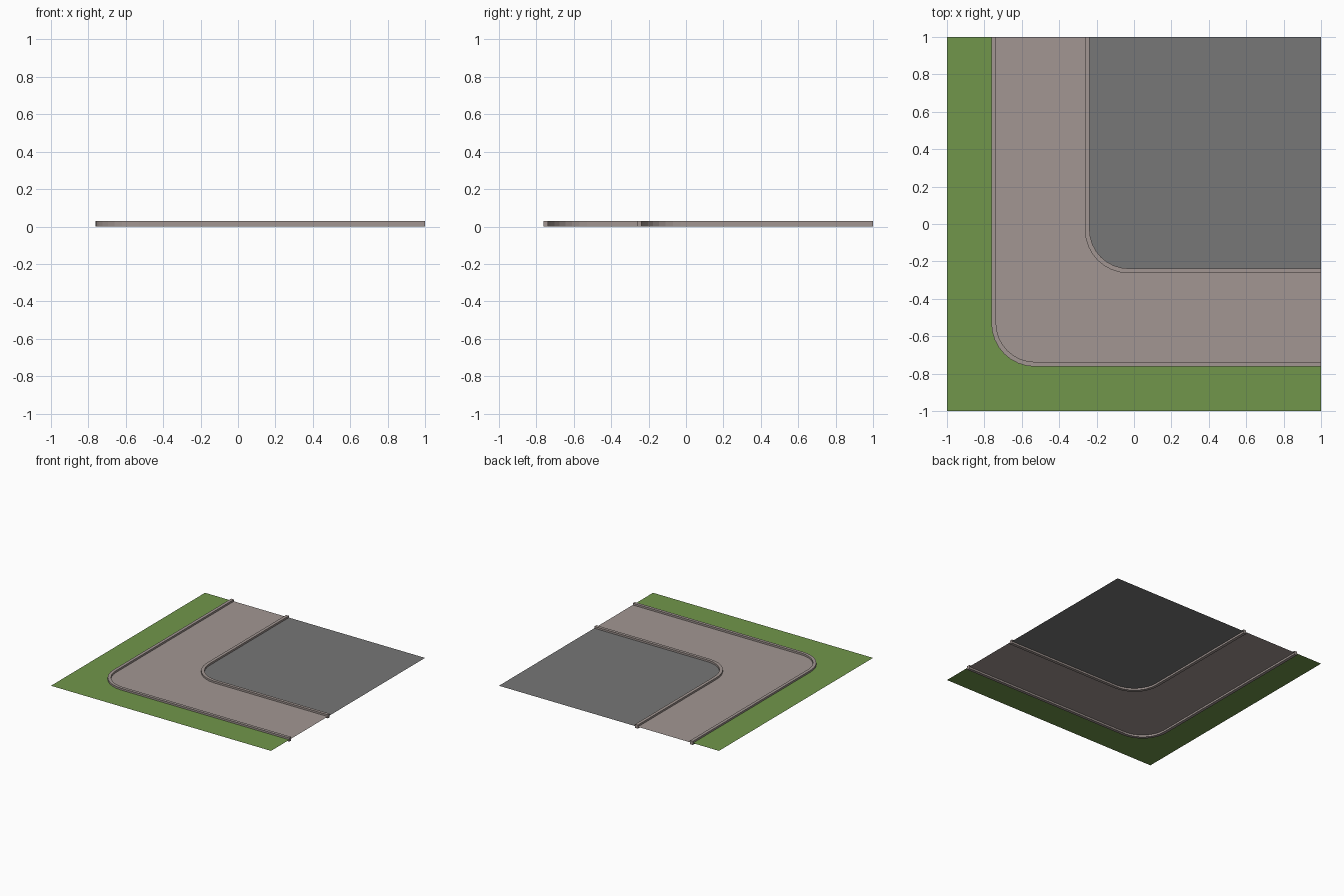
import bpy, bmesh, math

if "Cube" in bpy.data.objects:
    bpy.data.objects.remove(bpy.data.objects["Cube"])

HEIGHT = 0.03      # kerb height
GROUND = 0.015     # ground level, half way up the kerbs
SEGMENTS = 8       # facets in each rounded corner


def material(name, rgb):
    m = bpy.data.materials.new(name)
    m.diffuse_color = (*rgb, 1)
    m.use_nodes = True
    m.node_tree.nodes["Principled BSDF"].inputs["Base Color"].default_value = m.diffuse_color
    return m


GREEN = material("grass_green", (0.165, 0.305, 0.069))
STONE = material("pavement_stone", (0.36, 0.305, 0.288))
GREY = material("asphalt_grey", (0.184, 0.184, 0.184))


def corner_path(edge, radius):
    """L-shaped path from the back edge, round the front left corner, to the right edge."""
    c = edge + radius
    pts = [(edge, 1.0)]
    for i in range(SEGMENTS + 1):
        a = math.pi + math.pi / 2 * i / SEGMENTS
        pts.append((c + radius * math.cos(a), c + radius * math.sin(a)))
    return pts + [(1.0, edge)]


def finish(name, bm, mat):
    bmesh.ops.dissolve_degenerate(bm, dist=1e-5, edges=bm.edges[:])
    bmesh.ops.remove_doubles(bm, verts=bm.verts[:], dist=1e-5)
    me = bpy.data.meshes.new(name)
    bm.to_mesh(me)
    bm.free()
    me.materials.append(mat)
    ob = bpy.data.objects.new(name, me)
    bpy.context.collection.objects.link(ob)
    return ob


def strip(name, outer, inner, z, mat, depth=0):
    """Flat band between two paths, extruded upward when depth is given."""
    bm = bmesh.new()
    a = [bm.verts.new((x, y, z)) for x, y in outer]
    b = [bm.verts.new((x, y, z)) for x, y in inner]
    for i in range(len(a) - 1):
        bm.faces.new((a[i], a[i + 1], b[i + 1], b[i]))
    if depth:
        ext = bmesh.ops.extrude_face_region(bm, geom=bm.faces[:], use_keep_orig=True)
        top = [v for v in ext["geom"] if isinstance(v, bmesh.types.BMVert)]
        bmesh.ops.translate(bm, verts=top, vec=(0, 0, depth))
        bmesh.ops.recalc_face_normals(bm, faces=bm.faces[:])
    return finish(name, bm, mat)


# Ground bands: grass verge and pavement, meeting under the kerbs
grass_line = corner_path(-0.75, 0.22)
road_line = corner_path(-0.25, 0.22)
strip("grass_verge", corner_path(-1.0, 0.0), grass_line, GROUND, GREEN)
strip("pavement", grass_line, road_line, GROUND, STONE)

# Road surface fills the inside corner
bm = bmesh.new()
bm.faces.new([bm.verts.new((x, y, GROUND)) for x, y in road_line + [(1.0, 1.0)]])
finish("road_surface", bm, GREY)

# Raised kerbs on both sides of the pavement
for name, edge in (("outer_kerb", -0.75), ("inner_kerb", -0.25)):
    strip(name, corner_path(edge - 0.0125, 0.2325), corner_path(edge + 0.0125, 0.2075),
          0, STONE, HEIGHT)
